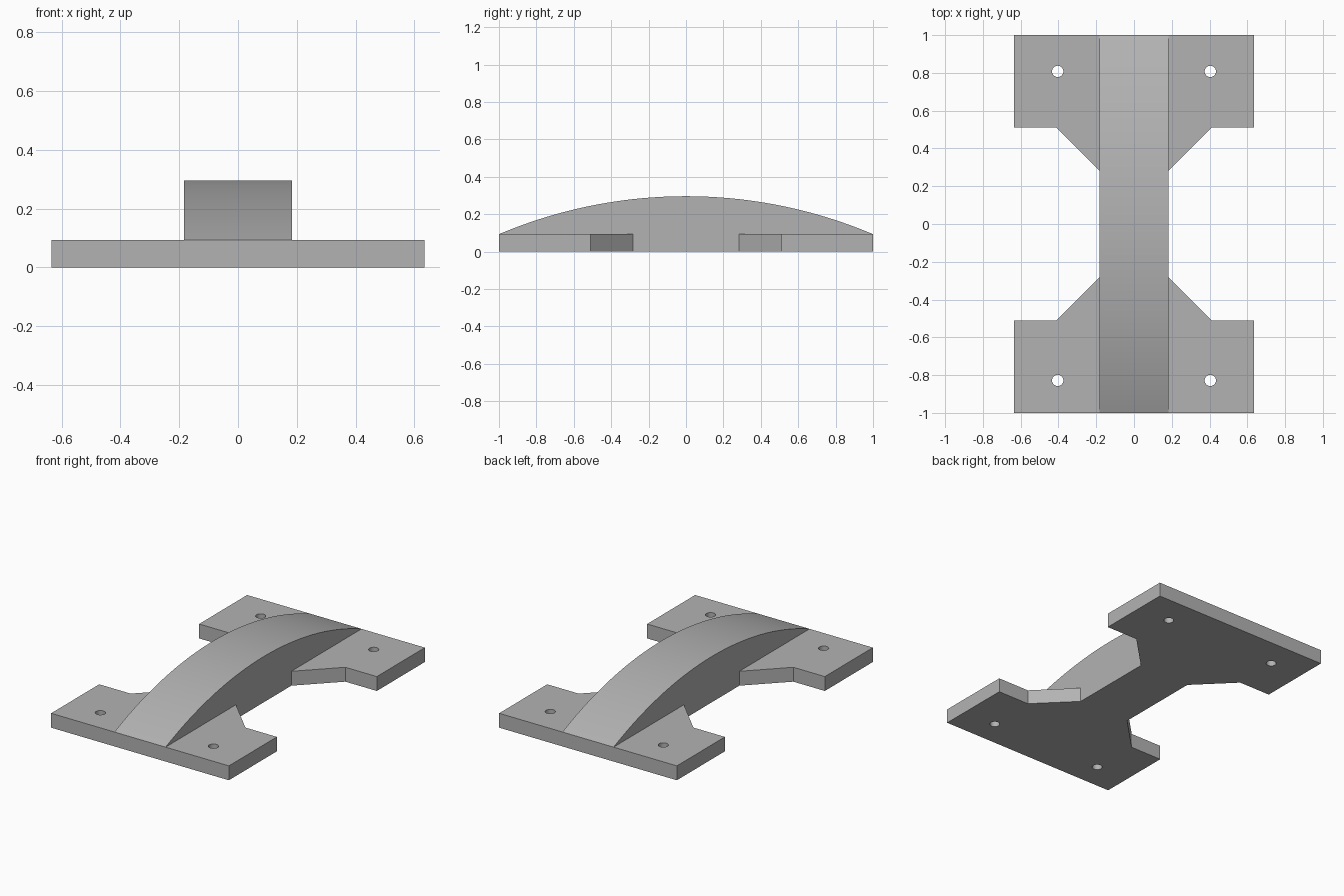
import bpy, bmesh, math
from mathutils import Matrix

cube = bpy.data.objects.get("Cube")
if cube:
    bpy.data.objects.remove(cube)

PLATE_H, TOP_H = 0.093, 0.296
HALF_W, BEAM_W = 0.635, 0.183
STEPS = 64

grey = bpy.data.materials.new("plain_grey")
grey.use_nodes = True
colour = (0.45, 0.45, 0.45, 1)
grey.diffuse_color = colour
grey.node_tree.nodes["Principled BSDF"].inputs["Base Color"].default_value = colour


def prism(name, points, offset):
    """Extrude a closed outline by the offset vector."""
    bm = bmesh.new()
    face = bm.faces.new([bm.verts.new(p) for p in points])
    moved = bmesh.ops.extrude_face_region(bm, geom=[face])["geom"]
    bmesh.ops.translate(bm, vec=offset,
                        verts=[v for v in moved if isinstance(v, bmesh.types.BMVert)])
    bmesh.ops.recalc_face_normals(bm, faces=bm.faces)
    return finish(name, bm)


def finish(name, bm):
    mesh = bpy.data.meshes.new(name)
    bm.to_mesh(mesh)
    bm.free()
    mesh.materials.append(grey)
    obj = bpy.data.objects.new(name, mesh)
    bpy.context.collection.objects.link(obj)
    return obj


def combine(target, tool, operation):
    """Apply a boolean, then drop the tool."""
    mod = target.modifiers.new(operation, 'BOOLEAN')
    mod.operation, mod.solver, mod.object = operation, 'EXACT', tool
    bpy.context.view_layer.objects.active = target
    bpy.ops.object.modifier_apply(modifier=mod.name)
    bpy.data.objects.remove(tool)


# Base plate: one quarter of the outline mirrored round
quarter = [(HALF_W, 1), (HALF_W, 0.51), (0.41, 0.51), (BEAM_W, 0.283)]
right_half = quarter + [(x, -y) for x, y in reversed(quarter)]
outline = right_half + [(-x, y) for x, y in reversed(right_half)]
bracket = prism("arched_bracket", [(x, y, 0) for x, y in outline], (0, 0, PLATE_H))

# Bolt holes through the four corners
bm = bmesh.new()
for x in (-0.404, 0.404):
    for y in (-0.828, 0.808):
        bmesh.ops.create_cone(bm, cap_ends=True, segments=32, radius1=0.03, radius2=0.03,
                              depth=0.4, matrix=Matrix.Translation((x, y, 0.05)))
combine(bracket, finish("bolt_hole_cutter", bm), 'DIFFERENCE')

# Arched beam: circular segment standing on the plate
rise = TOP_H - PLATE_H
radius = (1 + rise * rise) / (2 * rise)
sweep = math.asin(1 / radius)
arc = []
for i in range(STEPS + 1):
    a = sweep * (2 * i / STEPS - 1)
    arc.append((-BEAM_W, radius * math.sin(a), TOP_H - radius * (1 - math.cos(a))))
combine(bracket, prism("arched_beam", arc, (2 * BEAM_W, 0, 0)), 'UNION')

# Smooth the arch and holes, keep the corners crisp
bpy.ops.object.select_all(action='DESELECT')
bracket.select_set(True)
bpy.context.view_layer.objects.active = bracket
bpy.ops.object.shade_smooth_by_angle(angle=math.radians(20))
